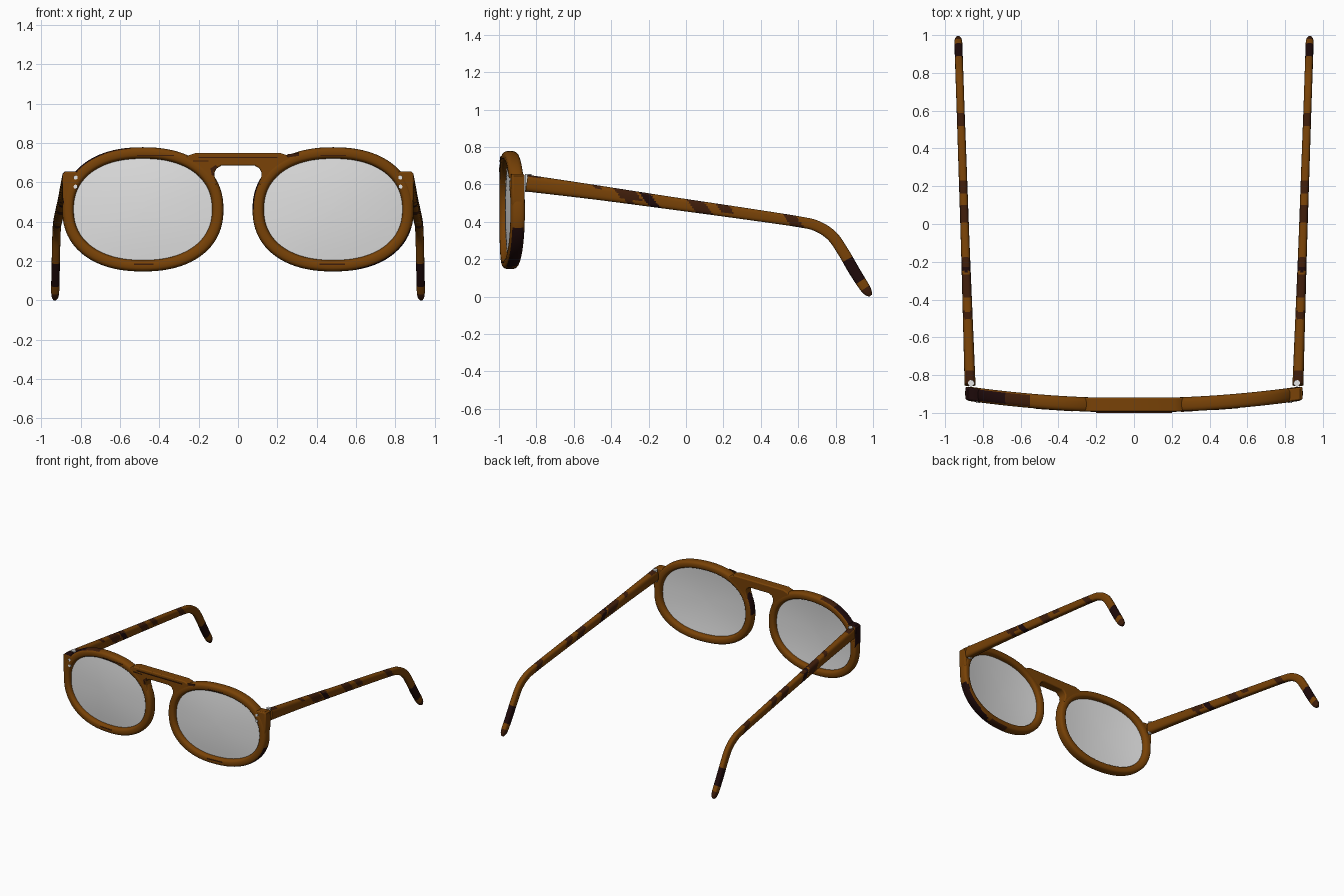
import bpy, bmesh, math
from mathutils import Vector

cube = bpy.data.objects.get("Cube")
if cube:
    bpy.data.objects.remove(cube, do_unlink=True)


def material(name, rgb, rough=0.5):
    m = bpy.data.materials.new(name)
    m.use_nodes = True
    m.diffuse_color = (*rgb, 1)
    node = m.node_tree.nodes["Principled BSDF"]
    node.inputs["Base Color"].default_value = (*rgb, 1)
    node.inputs["Roughness"].default_value = rough
    return m


BROWN = material("amber brown", (0.187, 0.054, 0.002))
DARK = material("dark brown", (0.048, 0.012, 0.003))
BLACK = material("blackish brown", (0.013, 0.003, 0.003))
LENS = material("lens grey", (0.76, 0.76, 0.76))
SILVER = material("silver", (0.8, 0.8, 0.8))
SHELL = [BROWN, DARK, BLACK]
CX, CZ = 0.484, 0.463      # lens centre


def bow(x):
    """Depth of the curved front at a given x."""
    return -0.96 + 0.08 * x * x


def oval(t, a, b, n):
    c, s = math.cos(t), math.sin(t)
    return (a * math.copysign(abs(c) ** (2 / n), c),
            b * math.copysign(abs(s) ** (2 / n), s))


def angles(n):
    return [2 * math.pi * i / n for i in range(n)]


def finish(name, bm, mats, rule=None):
    bmesh.ops.recalc_face_normals(bm, faces=bm.faces)
    if rule:
        for f in bm.faces:
            f.material_index = rule(f.calc_center_median(), f.normal)
    mesh = bpy.data.meshes.new(name)
    bm.to_mesh(mesh)
    bm.free()
    for m in mats:
        mesh.materials.append(m)
    ob = bpy.data.objects.new(name, mesh)
    bpy.context.collection.objects.link(ob)
    bpy.ops.object.select_all(action="DESELECT")
    ob.select_set(True)
    bpy.context.view_layer.objects.active = ob
    bpy.ops.object.shade_smooth_by_angle(angle=math.radians(40))
    return ob


def loft(rings, closed):
    """Skin a list of equal point rings, capping the ends of an open one."""
    bm = bmesh.new()
    rows = [[bm.verts.new(p) for p in ring] for ring in rings]
    n = len(rows[0])
    for i in range(len(rows) if closed else len(rows) - 1):
        a, b = rows[i], rows[(i + 1) % len(rows)]
        for j in range(n):
            bm.faces.new((a[j], a[(j + 1) % n], b[(j + 1) % n], b[j]))
    if not closed:
        bm.faces.new(rows[0])
        bm.faces.new(rows[-1])
    return bm


def slab(name, outline, depth, rule=None):
    """Extruded x/z outline that follows the bow of the front."""
    rings = [[(x, bow(x) + s * depth / 2, z) for x, z in outline] for s in (-1, 1)]
    ob = finish(name, loft(rings, False), SHELL, rule)
    mod = ob.modifiers.new("soft edges", "BEVEL")
    mod.width, mod.segments = 0.008, 3
    mod.limit_method, mod.angle_limit = "ANGLE", math.radians(50)


def rim_patches(c, n):
    """Tortoiseshell patches on the edges of the rims."""
    if c.x < -0.56 and c.z > 0.5 and n.z > 0.2 and abs(n.y) < 0.6 and n.x < 0.1:
        return 2 if c.x < -0.68 else 1
    if c.x > 0.6 and c.z < 0.36 and n.x > 0.2 and n.y > -0.6:
        return 2
    if 0.44 < c.x < 0.6 and c.z < 0.2 and n.z < -0.5 and n.y > -0.4:
        return 1
    if 0.07 < c.x < 0.18 and n.x < -0.4 and abs(n.y) < 0.6 and 0.46 < c.z < 0.64:
        return 2
    return 0


def end_patch(c, n):
    """Dark top and outer side on the right end piece."""
    return 2 if c.x < -0.8 and (n.z > 0.3 or n.x < -0.5) else 0


def temple_patches(c, n):
    """Slanted dark bands along the temples."""
    if c.y > 0.75:
        # distance along the drooping tip
        s = 0.5 * (c.y - 0.9) - 0.86 * (c.z - 0.137)
        return 2 if -0.07 < s < 0.06 else 1 if s > 0.11 else 0
    w = c.z - 0.607 + 0.142 * (c.y + 0.845)
    if n.z > 0.5 and (c.y < -0.775 or -0.225 < c.y < -0.175):
        return 1
    y = c.y + 0.8 * w
    # start, end, lowest height, shade
    for lo, hi, low, m in ((-0.47, -0.43, 0.02, 1), (-0.36, -0.24, -0.006, 1),
                           (-0.34, -0.3, -1, 1), (-0.222, -0.16, -1, 2),
                           (0.03, 0.125, -1, 1), (0.185, 0.255, -0.008, 1),
                           (0.54, 0.61, -1, 1)):
        if lo < y < hi and w > low:
            return m
    return 0


# Temple centreline: y, z, half height, half width
PATH = [Vector(p) for p in (
    (-0.852, 0.607, 0.045, 0.029), (-0.5, 0.56, 0.039, 0.026),
    (-0.1, 0.503, 0.034, 0.023), (0.3, 0.446, 0.031, 0.022),
    (0.6, 0.401, 0.029, 0.021), (0.7, 0.377, 0.029, 0.021),
    (0.78, 0.325, 0.03, 0.021), (0.84, 0.24, 0.03, 0.021),
    (0.9, 0.137, 0.03, 0.021), (0.963, 0.038, 0.026, 0.02), (0.988, 0.006, 0.01, 0.009))]


def spline(points):
    out = []
    for i in range(len(points) - 1):
        p0, p1 = points[max(i - 1, 0)], points[i]
        p2, p3 = points[i + 1], points[min(i + 2, len(points) - 1)]
        k = 40 if i < 4 else 10
        for j in range(k):
            t = j / k
            out.append(0.5 * (2 * p1 + (p2 - p0) * t + (2 * p0 - 5 * p1 + 4 * p2 - p3) * t * t
                              + (3 * p1 - p0 - 3 * p2 + p3) * t ** 3))
    return out + [points[-1]]


def temple(name, side):
    pts = spline(PATH)
    rings = []
    for i, p in enumerate(pts):
        d = pts[min(i + 1, len(pts) - 1)] - pts[max(i - 1, 0)]
        d = Vector((d[0], d[1])).normalized()
        x = 0.868 + 0.063 * (p[0] + 0.845) / 1.83
        ring = []
        for t in angles(32):
            u, v = oval(t, p[3], p[2], 3)
            ring.append((side * (x + u), p[0] - d.y * v, p[1] + d.x * v))
        rings.append(ring)
    finish(name, loft(rings, False), SHELL, temple_patches)


def cylinder(name, loc, radius, depth, tilt):
    bpy.ops.mesh.primitive_cylinder_add(
        vertices=20, radius=radius, depth=depth, location=loc, rotation=(tilt, 0, 0))
    ob = bpy.context.object
    ob.name = name
    ob.data.materials.append(SILVER)
    bpy.ops.object.shade_smooth_by_angle(angle=math.radians(40))


for side, label in ((1, "left"), (-1, "right")):
    # Rim: rounded section swept round the lens opening
    rings = []
    for t in angles(96):
        ring = []
        for s in angles(24):
            u, v = oval(s, 0.5, 0.038, 2.8)
            x, z = oval(t, 0.381 + 0.058 * u, 0.287 + 0.058 * u, 2.25)
            x = side * (CX + x)
            ring.append((x, bow(x) + v, CZ + z))
        rings.append(ring)
    finish(label + "_rim", loft(rings, True), SHELL, rim_patches)

    # Lens: thin, slightly domed disc with a front and a back skin
    rings = []
    radii = (0.02, 0.2, 0.4, 0.6, 0.8, 1)
    for y, r in [(-0.004, r) for r in radii] + [(0.004, r) for r in reversed(radii)]:
        ring = []
        for t in angles(64):
            x, z = oval(t, 0.362 * r, 0.268 * r, 2.25)
            x = side * (CX + x)
            ring.append((x, bow(x) + y - 0.016 * (1 - r * r), CZ + z))
        rings.append(ring)
    finish(label + "_lens", loft(rings, False), [LENS])

    # End piece, rivets, hinge and temple
    corner = [(0.84, 0.55), (0.812, 0.61), (0.805, 0.645), (0.82, 0.656), (0.88, 0.656),
              (0.893, 0.645), (0.893, 0.52), (0.885, 0.47), (0.865, 0.5)]
    slab(label + "_end_piece", [(side * x, z) for x, z in corner], 0.068, end_patch)
    for name, z in (("upper", 0.625), ("lower", 0.578)):
        cylinder(label + "_" + name + "_rivet", (side * 0.826, bow(0.826) - 0.036, z),
                 0.0105, 0.012, math.pi / 2)
    cylinder(label + "_hinge", (side * 0.862, -0.843, 0.608), 0.017, 0.096, 0)
    temple(label + "_temple", side)

# Bridge: flat bar on top, keyhole arch beneath
half = [(0.085, 0.685), (0.108, 0.672), (0.12, 0.65), (0.118, 0.625), (0.105, 0.59),
        (0.135, 0.58), (0.17, 0.62), (0.24, 0.68), (0.28, 0.715), (0.25, 0.738), (0.215, 0.75)]
slab("bridge", half + [(-x, z) for x, z in reversed(half)], 0.074)

# Painted grain streaks on the bridge and rims: x, z, width, height, tilt
for i, (x, z, w, h, tilt) in enumerate((
        (0, 0.726, 0.4, 0.005, 0), (-0.19, 0.708, 0.08, 0.005, 0),
        (-0.122, 0.672, 0.036, 0.018, -0.6), (-0.13, 0.65, 0.012, 0.03, -0.2),
        (0.28, 0.739, 0.06, 0.016, -0.15), (-0.42, 0.738, 0.19, 0.005, 0),
        (0.485, 0.738, 0.13, 0.005, 0), (-0.48, 0.184, 0.1, 0.007, 0),
        (0.48, 0.184, 0.13, 0.007, 0))):
    bpy.ops.mesh.primitive_cube_add(size=1, location=(x, bow(x) - 0.0365, z),
                                    rotation=(0, tilt, math.atan(0.16 * x)))
    streak = bpy.context.object
    streak.name = "front_streak_%d" % (i + 1)
    streak.scale = (w, 0.006, h)
    streak.data.materials.append(DARK)
